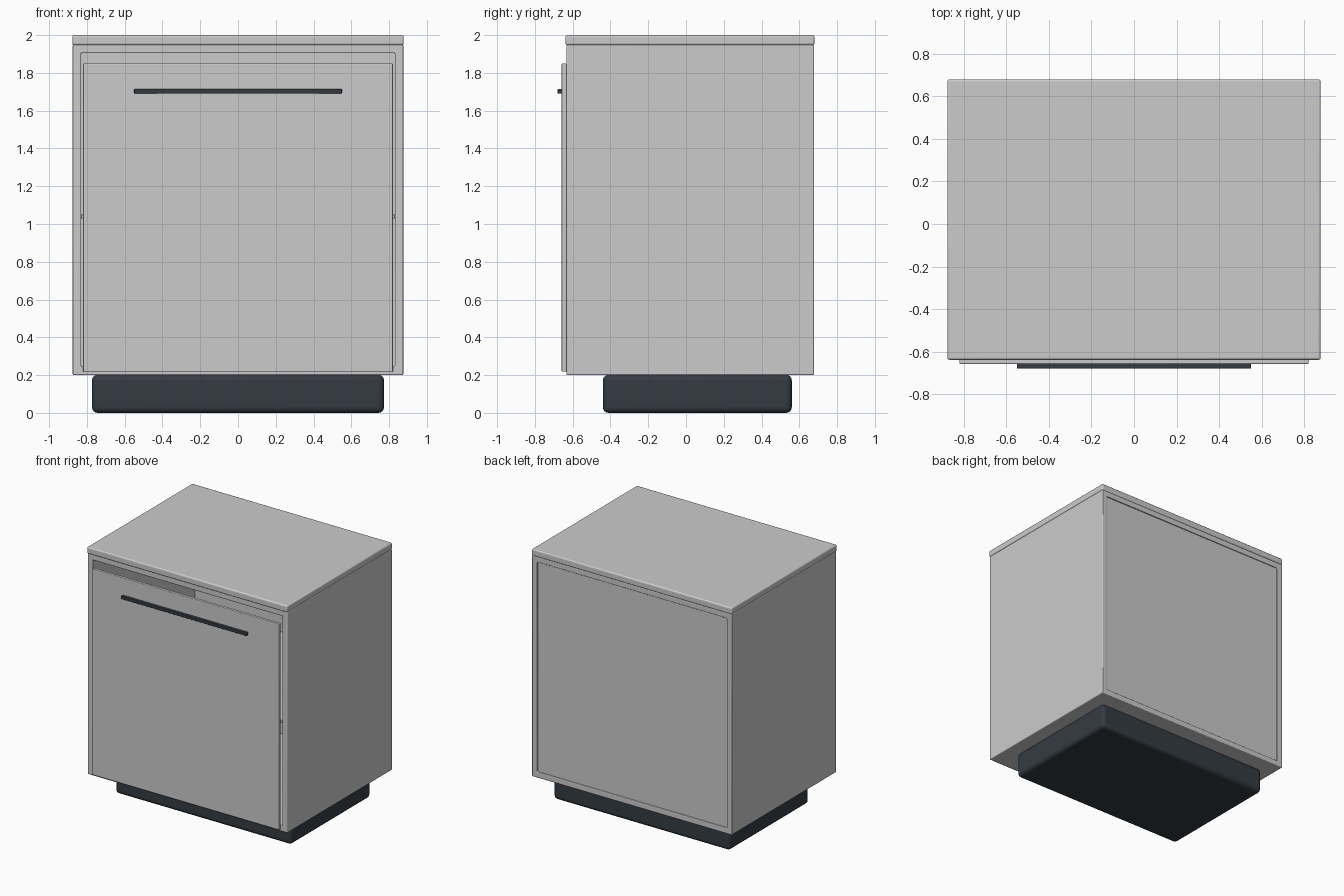
import bpy, bmesh

if "Cube" in bpy.data.objects:
    bpy.data.objects.remove(bpy.data.objects["Cube"])

dark = bpy.data.materials.new("dark_trim")
dark.diffuse_color = (0.034, 0.044, 0.055, 1)
dark.use_nodes = True
dark.node_tree.nodes["Principled BSDF"].inputs["Base Color"].default_value = dark.diffuse_color


def finish(name, bm, bevel, segments=3, mat=None):
    bmesh.ops.recalc_face_normals(bm, faces=bm.faces)
    me = bpy.data.meshes.new(name)
    bm.to_mesh(me)
    bm.free()
    ob = bpy.data.objects.new(name, me)
    bpy.context.collection.objects.link(ob)
    if mat:
        me.materials.append(mat)
    m = ob.modifiers.new("round_edges", 'BEVEL')
    m.width, m.segments = bevel, segments
    m.limit_method = 'ANGLE'
    bpy.ops.object.select_all(action='DESELECT')
    bpy.context.view_layer.objects.active = ob
    ob.select_set(True)
    bpy.ops.object.shade_smooth_by_angle()
    return ob


def box(name, lo, hi, bevel, segments=3, mat=None):
    bm = bmesh.new()
    bmesh.ops.create_cube(bm, size=1)
    for v in bm.verts:
        v.co = [(a + b) / 2 + c * (b - a) for a, b, c in zip(lo, hi, v.co)]
    return finish(name, bm, bevel, segments, mat)


def ring(name, x, z0, z1, y0, y1, wall, bevel):
    # rectangular tube running along y
    bm = bmesh.new()
    loops = []
    for y, t in ((y0, 0), (y0, wall), (y1, wall), (y1, 0)):
        a, b, c = x - t, z0 + t, z1 - t
        loops.append([bm.verts.new((px, y, pz)) for px, pz in
                      ((-a, b), (a, b), (a, c), (-a, c))])
    for i in range(4):
        p, q = loops[i], loops[(i + 1) % 4]
        for k in range(4):
            n = (k + 1) % 4
            bm.faces.new((p[k], p[n], q[n], q[k]))
    return finish(name, bm, bevel)


# Hollow cabinet with its lid, back panel and inner shelf
ring("cabinet_shell", 0.875, 0.2, 1.95, -0.633, 0.678, 0.045, 0.006)
box("top_slab", (-0.877, -0.638, 1.947), (0.877, 0.68, 2.0), 0.01)
box("back_panel", (-0.832, 0.65, 0.243), (0.832, 0.668, 1.907), 0.002, 1)
box("inner_shelf", (-0.832, -0.58, 1.03), (0.832, 0.652, 1.05), 0.003, 1)

# Door overlapping the front frame, with bar handle
box("door", (-0.82, -0.658, 0.218), (0.82, -0.633, 1.85), 0.005)
box("door_handle", (-0.55, -0.68, 1.69), (0.55, -0.655, 1.715), 0.005, 3, dark)

# Recessed plinth
box("plinth", (-0.773, -0.44, 0.0), (0.773, 0.56, 0.202), 0.03, 4, dark)
